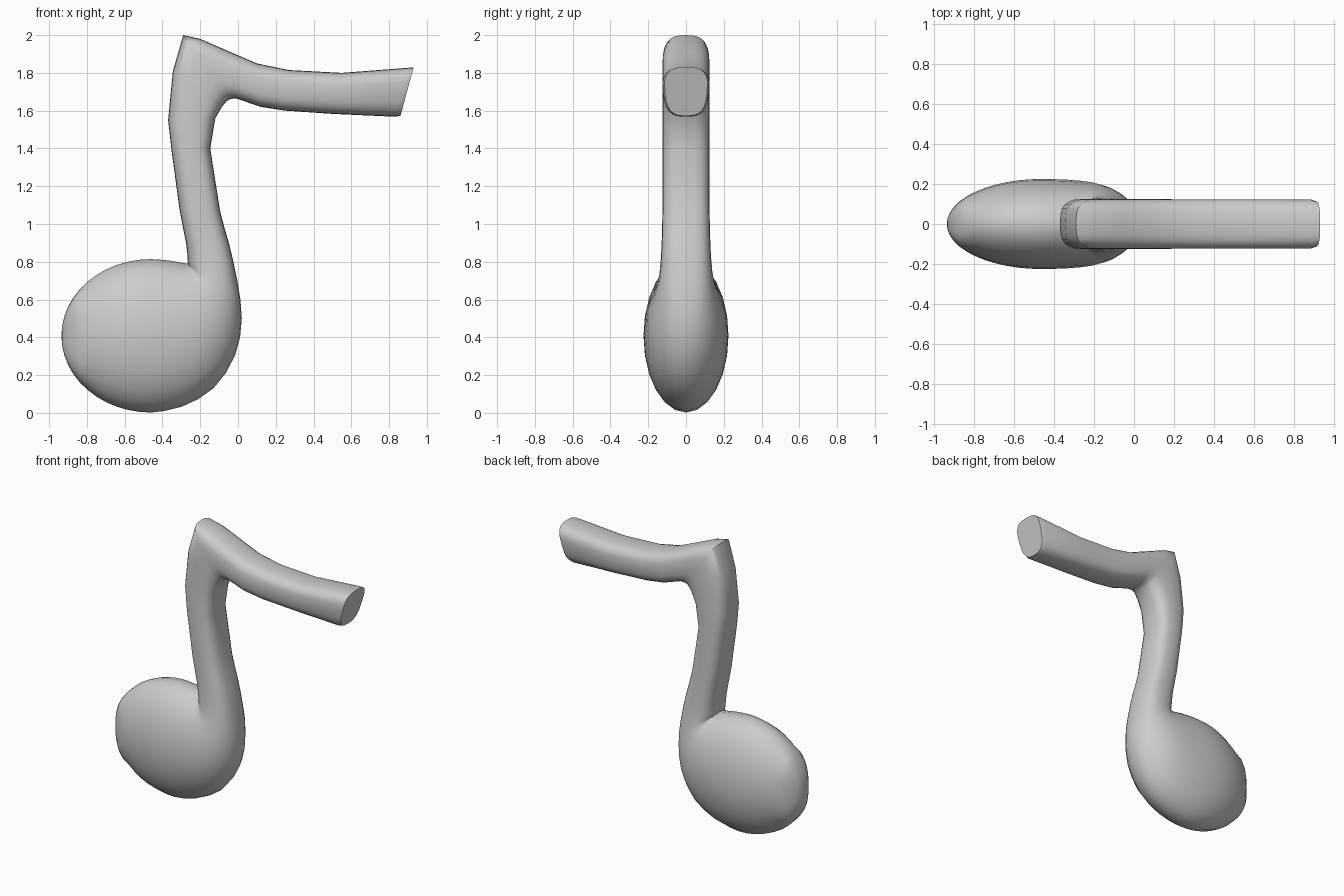
import bpy, bmesh
from math import sin, cos, pi, copysign, radians
from mathutils import Vector

if "Cube" in bpy.data.objects:
    bpy.data.objects.remove(bpy.data.objects["Cube"])

SIDES = 24
DEPTH = 0.125

# Each section: left/top edge (x, z), right/bottom edge (x, z), half depth
# Left half of the oval note head
head = []
for i in range(1, 13):
    t = pi * i / 24
    x, h = -0.46 - 0.475 * cos(t), 0.406 * sin(t)
    head.append((x, 0.408 + h, x, 0.408 - h, 0.225 * sin(t)))

# Right half of the head, fanning around the notch into the stem
fan = [
    (-.36, .806, -.30, .032, .221),
    (-.287, .793, -.13, .13, .208),
    (-.268, .79, -.015, .305, .183),
    (-.266, .791, .02, .50, .158),
    (-.266, .80, -.004, .70, .139),
    (-.275, .90, -.048, .90, .129),
]

# Stem, corner and flag at constant depth
bar = [
    (-.31, 1.08, -.095, 1.07), (-.352, 1.39, -.147, 1.40),
    (-.37, 1.55, -.12, 1.56), (-.345, 1.81, -.085, 1.62),
    (-.29, 2.0, -.06, 1.65), (-.20, 1.98, -.04, 1.662),
    (-.05, 1.915, -.01, 1.665), (.10, 1.85, .12, 1.62),
    (.27, 1.815, .25, 1.60), (.55, 1.80, .50, 1.583),
    (.90, 1.827, .83, 1.568),
]
bar = [b + (DEPTH,) for b in bar] + [(.93, 1.83, .86, 1.572, .115)]


def between(p, q, r, s, t):
    """Smooth curve from q to r."""
    return (q * 2 + (r - p) * t + (p * 2 - q * 5 + r * 4 - s) * t**2
            + (q * 3 - p - r * 3 + s) * t**3) / 2


def power(v, e):
    return copysign(abs(v) ** (2 / e), v)


def add_ring(bm, ax, az, bx, bz, depth):
    # Oval in the head, rounded square in the stem, narrower underside in the flag
    e = 2 + max(0, min(1, (0.16 - depth) / 0.035))
    taper = max(0, min(0.1, bx * 0.2))
    ring = []
    for k in range(SIDES):
        a = 2 * pi * k / SIDES
        c = power(cos(a), e)
        y = depth * power(sin(a), e) * (1 + taper * (c - 0.3))
        ring.append(bm.verts.new(((ax + bx) / 2 + c * (ax - bx) / 2, y,
                                  (az + bz) / 2 + c * (az - bz) / 2)))
    return ring


# Extra sections smooth the fan
keys = [Vector(s) for s in head[-2:] + fan + bar[:2]]
smooth = [between(*keys[i - 1:i + 3], t)
          for i in range(1, len(keys) - 2) for t in (0, 0.5)]
sections = head[:-1] + smooth + bar

# One continuous loft through head, stem and flag
bm = bmesh.new()
rings = [add_ring(bm, *s) for s in sections]
for r0, r1 in zip(rings, rings[1:]):
    for k in range(SIDES):
        n = (k + 1) % SIDES
        bm.faces.new((r0[k], r0[n], r1[n], r1[k]))

# Rounded head tip and flat flag end
tip = bm.verts.new((-0.935, 0, 0.408))
for k in range(SIDES):
    bm.faces.new((tip, rings[0][(k + 1) % SIDES], rings[0][k]))
bm.faces.new(rings[-1])
bmesh.ops.recalc_face_normals(bm, faces=bm.faces)

mesh = bpy.data.meshes.new("music_note")
bm.to_mesh(mesh)
bm.free()
note = bpy.data.objects.new("music_note", mesh)
bpy.context.collection.objects.link(note)
bpy.context.view_layer.objects.active = note
note.select_set(True)
bpy.ops.object.shade_smooth_by_angle(angle=radians(50))
